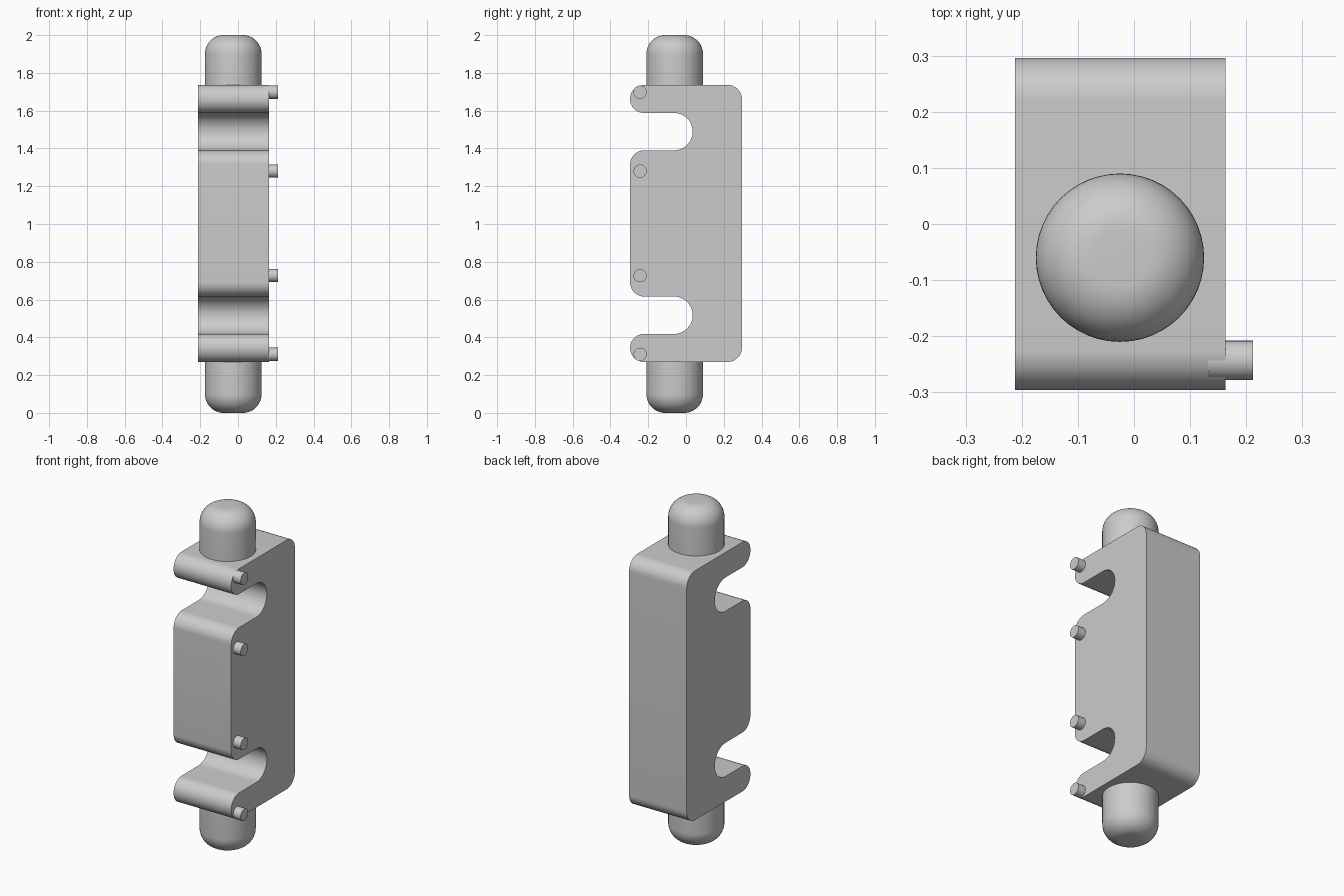
import bpy, bmesh, math
from mathutils import Matrix, Vector

cube = bpy.data.objects.get("Cube")
if cube:
    bpy.data.objects.remove(cube, do_unlink=True)

grey = bpy.data.materials.new("plain_grey")
grey.use_nodes = True
colour = (0.6, 0.6, 0.6, 1)
grey.diffuse_color = colour
grey.node_tree.nodes["Principled BSDF"].inputs["Base Color"].default_value = colour


def finish(bm, name):
    bmesh.ops.recalc_face_normals(bm, faces=bm.faces)
    mesh = bpy.data.meshes.new(name)
    bm.to_mesh(mesh)
    bm.free()
    mesh.materials.append(grey)
    obj = bpy.data.objects.new(name, mesh)
    bpy.context.collection.objects.link(obj)
    bpy.ops.object.select_all(action='DESELECT')
    obj.select_set(True)
    bpy.context.view_layer.objects.active = obj
    bpy.ops.object.shade_smooth_by_angle(angle=math.radians(35))
    return obj


def rounded(points, steps=12):
    """Round each (a, b, radius) corner of a closed right-angled outline."""
    out = []
    for i, (a, b, r) in enumerate(points):
        p = Vector((a, b))
        to_prev = (Vector(points[i - 1][:2]) - p).normalized()
        to_next = (Vector(points[(i + 1) % len(points)][:2]) - p).normalized()
        centre = p + (to_prev + to_next) * r
        for s in range(steps + 1):
            t = s / steps * math.pi / 2
            out.append(centre - to_next * r * math.cos(t) - to_prev * r * math.sin(t))
    return out


# Body: rounded side outline with two round-ended slots, extruded across x
front, back, slot_end = -0.296, 0.296, 0.035
bottom, top, middle = 0.27, 1.736, 1.003
slot_low, slot_high = 1.39, 1.588
r, tip, slot_r = 0.075, 0.073, 0.0985
upper = [(back, top, r), (front, top, tip), (front, slot_high, tip),
         (slot_end, slot_high, slot_r), (slot_end, slot_low, slot_r), (front, slot_low, r)]
lower = [(y, 2 * middle - z, c) for y, z, c in reversed(upper)]
bm = bmesh.new()
side = bm.faces.new([bm.verts.new((-0.212, y, z)) for y, z in rounded(upper + lower)])
ext = bmesh.ops.extrude_face_region(bm, geom=[side], use_keep_orig=True)
moved = [v for v in ext["geom"] if isinstance(v, bmesh.types.BMVert)]
bmesh.ops.translate(bm, verts=moved, vec=(0.375, 0, 0))
bmesh.ops.remove_doubles(bm, verts=bm.verts, dist=0.0001)
finish(bm, "body")


# Posts: upright cylinders with a rounded outer rim
def post(name, sign):
    radius, fillet, end, base = 0.15, 0.1, 1.0, 0.7
    outline = [(0, base), (radius, base)]
    for s in range(13):
        t = s / 12 * math.pi / 2
        outline.append((radius - fillet + fillet * math.cos(t),
                        end - fillet + fillet * math.sin(t)))
    outline.append((0, end))
    bm = bmesh.new()
    verts = [bm.verts.new((a, 0, sign * h)) for a, h in outline]
    edges = [bm.edges.new(pair) for pair in zip(verts, verts[1:])]
    bmesh.ops.spin(bm, geom=verts + edges, cent=(0, 0, 0), axis=(0, 0, 1),
                   angle=math.tau, steps=48, use_merge=True)
    bmesh.ops.remove_doubles(bm, verts=bm.verts, dist=0.0001)
    finish(bm, name).location = (-0.025, -0.06, 1)


post("top_post", 1)
post("bottom_post", -1)

# Pegs: small pins on the left side, along the front edge
for name, z in (("upper_prong_peg", 1.698), ("upper_block_peg", 1.28),
                ("lower_block_peg", 0.727), ("lower_prong_peg", 0.31)):
    bm = bmesh.new()
    bmesh.ops.create_cone(bm, cap_ends=True, segments=32, radius1=0.035, radius2=0.035,
                          depth=0.08, matrix=Matrix.Rotation(math.pi / 2, 4, 'Y'))
    finish(bm, name).location = (0.172, -0.243, z)
